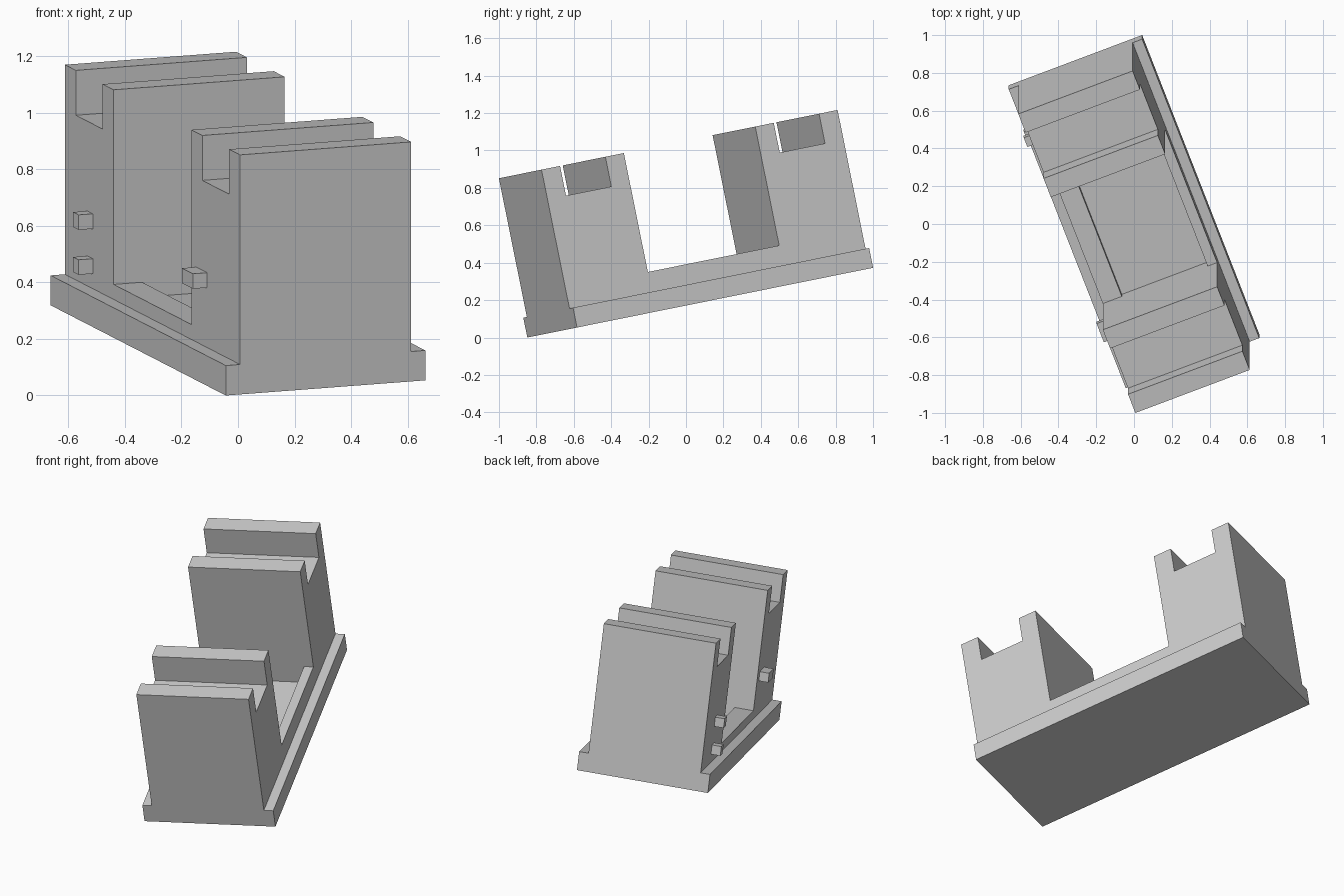
import bpy, bmesh
from math import radians
from mathutils import Matrix, Vector

if "Cube" in bpy.data.objects:
    bpy.data.objects.remove(bpy.data.objects["Cube"])

Q = 0.1081  # grid module of the model
TILT = Matrix.Rotation(radians(11.4), 4, 'X') @ Matrix.Rotation(radians(21), 4, 'Z')
parts = []


def extrude(name, profile, x0, x1):
    """Extrude a (length, height) profile across the width x0..x1."""
    bm = bmesh.new()
    face = bm.faces.new([bm.verts.new((x0, y, z)) for y, z in profile])
    geom = bmesh.ops.extrude_face_region(bm, geom=[face])['geom']
    verts = [g for g in geom if isinstance(g, bmesh.types.BMVert)]
    bmesh.ops.translate(bm, verts=verts, vec=(x1 - x0, 0, 0))
    bmesh.ops.recalc_face_normals(bm, faces=bm.faces[:])
    bm.transform(TILT @ Matrix.Scale(Q, 4))
    mesh = bpy.data.meshes.new(name)
    bm.to_mesh(mesh)
    bm.free()
    ob = bpy.data.objects.new(name, mesh)
    bpy.context.collection.objects.link(ob)
    parts.append(ob)


def box(name, x, y, z):
    extrude(name, [(y[0], z[0]), (y[1], z[0]), (y[1], z[1]), (y[0], z[1])], *x)


# Base plate
box("base_plate", (0, 7), (0, 16), (0, 1))

# Two slotted towers, flush with the plate ends
slotted = [(0, 1), (4.45, 1), (4.45, 8), (3.45, 8), (3.45, 6.5), (1, 6.5), (1, 8), (0, 8)]
extrude("front_tower", slotted, 0.5, 6.5)
extrude("back_tower", [(16 - y, z) for y, z in slotted], 0.5, 6.5)

# Low rails joining the towers
box("left_rail", (0.5, 1.5), (4.45, 11.55), (1, 1.5))
box("right_rail", (6, 6.5), (4.45, 11.55), (1, 2))

# Small pegs on the left side
box("front_peg", (0, 0.5), (3, 4), (3, 3.5))
for name, z in (("back_lower_peg", 1.5), ("back_upper_peg", 3)):
    box(name, (0, 0.5), (13.45, 13.95), (z, z + 0.5))

# Centre the tilted model and rest it on the floor
pts = [v.co for ob in parts for v in ob.data.vertices]
lo = Vector([min(p[i] for p in pts) for i in range(3)])
hi = Vector([max(p[i] for p in pts) for i in range(3)])
shift = Vector((-(lo.x + hi.x) / 2, -(lo.y + hi.y) / 2, -lo.z))
for ob in parts:
    ob.data.transform(Matrix.Translation(shift))
